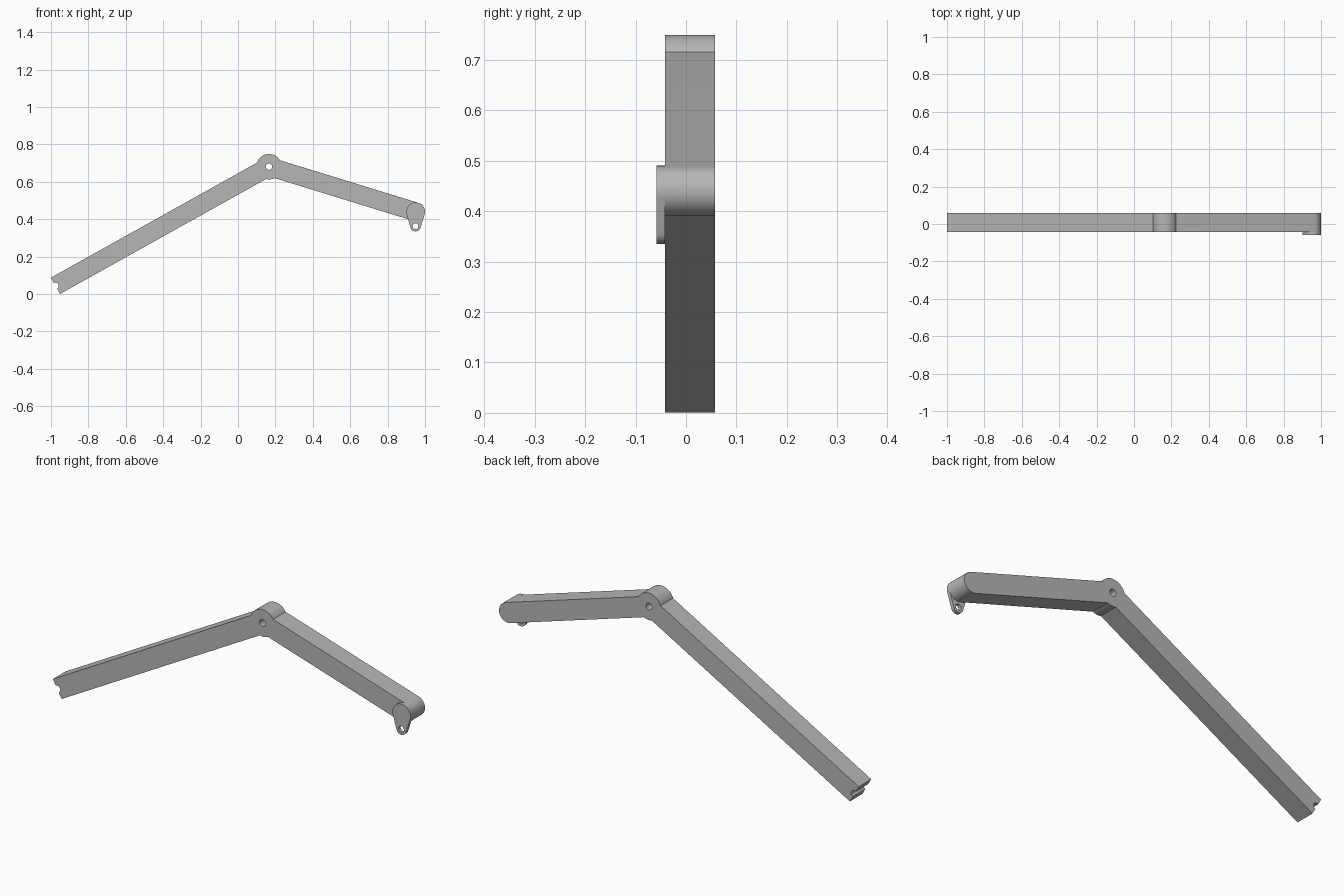
import bpy, bmesh, math
from mathutils import Vector

cube = bpy.data.objects.get("Cube")
if cube:
    bpy.data.objects.remove(cube, do_unlink=True)

grey = bpy.data.materials.new("mid_grey")
grey.use_nodes = True
colour = (0.47, 0.47, 0.47, 1)
grey.diffuse_color = colour
grey.node_tree.nodes["Principled BSDF"].inputs["Base Color"].default_value = colour


def arc(centre, radius, start, end, steps=32):
    """Points on an arc in the x-z plane, both ends included."""
    angles = [start + (end - start) * i / steps for i in range(steps + 1)]
    return [centre + radius * Vector((math.cos(a), math.sin(a))) for a in angles]


def circle(centre, radius):
    return arc(centre, radius, 0, math.tau, 48)[:-1]


def plate(name, loops, y_front, y_back):
    """Extrude an outline with holes along y."""
    curve = bpy.data.curves.new(name, "CURVE")
    curve.dimensions = "2D"
    curve.fill_mode = "BOTH"
    curve.extrude = (y_back - y_front) / 2
    for loop in loops:
        spline = curve.splines.new("POLY")
        spline.points.add(len(loop) - 1)
        for point, co in zip(spline.points, loop):
            point.co = (co.x, co.y, 0, 1)
        spline.use_cyclic_u = True
    obj = bpy.data.objects.new(name, curve)
    bpy.context.collection.objects.link(obj)
    obj.rotation_euler.x = math.pi / 2
    obj.location.y = (y_front + y_back) / 2
    bpy.ops.object.select_all(action="DESELECT")
    obj.select_set(True)
    bpy.context.view_layer.objects.active = obj
    bpy.ops.object.convert(target="MESH")
    obj = bpy.context.object
    # Weld the caps to the walls
    bm = bmesh.new()
    bm.from_mesh(obj.data)
    bmesh.ops.remove_doubles(bm, verts=bm.verts, dist=0.0002)
    bmesh.ops.recalc_face_normals(bm, faces=bm.faces)
    bm.to_mesh(obj.data)
    bm.free()
    obj.data.materials.clear()
    obj.data.materials.append(grey)
    bpy.ops.object.shade_smooth_by_angle(angle=math.radians(25))
    return obj


# Joint positions and sizes
half = 0.05
hub_radius = 0.068
hub = Vector((0.166, 0.681))
tip = Vector((0.95, 0.44))
foot = Vector((-0.976, 0.044))
lug = Vector((0.949, 0.363))

to_hub = (hub - foot).normalized()
long_angle = math.atan2(to_hub.y, to_hub.x)
to_tip = tip - hub
short_angle = math.atan2(to_tip.y, to_tip.x)
spread = math.asin(half / hub_radius)
side = Vector((-to_hub.y, to_hub.x)) * half
quarter = math.pi / 2

# Bent arm: notched foot, pierced hub, rounded tip
outline = [foot + side]
outline += arc(hub, hub_radius, long_angle + math.pi - spread, short_angle + spread)
outline += arc(tip, half, short_angle + quarter, short_angle - quarter)
outline += arc(hub, hub_radius, short_angle - spread, long_angle - math.pi + spread)
outline += [foot - side]
outline += arc(foot, 0.017, long_angle - quarter, long_angle + quarter, 16)
plate("bent_arm", [outline, circle(hub, 0.017)], -0.042, 0.0575)

# Hanging tab: two tangent circles with a small hole
lug_radius = 0.028
hang = lug - tip
down = math.atan2(hang.y, hang.x)
lean = math.acos((half - lug_radius) / hang.length)
tab = arc(lug, lug_radius, down - lean, down + lean)
tab += arc(tip, half, down + lean, down + math.tau - lean)
plate("hanging_tab", [tab, circle(lug, 0.015)], -0.0585, -0.042)
